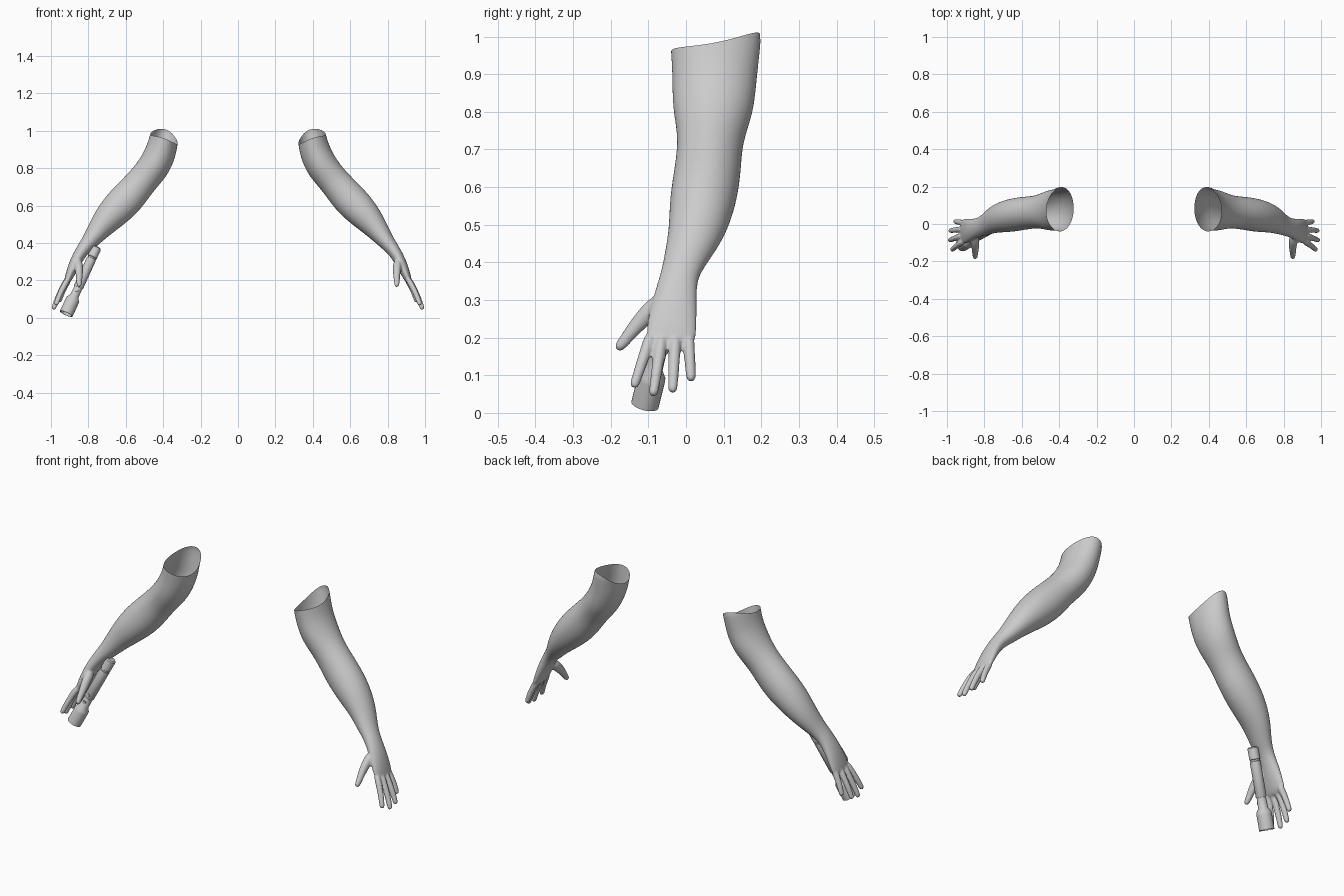
import bpy
import bmesh
import math
from mathutils import Vector, Matrix

cube = bpy.data.objects.get("Cube")
if cube:
    bpy.data.objects.remove(cube, do_unlink=True)

grey = bpy.data.materials.new("plain_grey")
grey.use_nodes = True
grey.diffuse_color = (0.6, 0.6, 0.6, 1)
grey.node_tree.nodes["Principled BSDF"].inputs["Base Color"].default_value = (0.6, 0.6, 0.6, 1)


def add_object(name, mesh):
    obj = bpy.data.objects.new(name, mesh)
    bpy.context.scene.collection.objects.link(obj)
    mesh.materials.clear()
    mesh.materials.append(grey)
    return obj


def smooth(obj, degrees):
    bpy.ops.object.select_all(action="DESELECT")
    obj.select_set(True)
    bpy.context.view_layer.objects.active = obj
    bpy.ops.object.shade_smooth_by_angle(angle=math.radians(degrees))


def loft(bm, sections, sides=16, grow=1.03):
    """Closed tube through sections of (x, y, z, half thickness, half width)."""
    centres = [Vector(s[:3]) for s in sections]
    rings = []
    for i, s in enumerate(sections):
        along = centres[min(i + 1, len(centres) - 1)] - centres[max(i - 1, 0)]
        along.normalize()
        wide = Vector((0, 1, 0))
        wide = (wide - along * wide.dot(along)).normalized()
        thick = wide.cross(along)
        ring = []
        for k in range(sides):
            a = math.tau * k / sides
            offset = thick * s[3] * math.cos(a) + wide * s[4] * math.sin(a)
            ring.append(bm.verts.new(centres[i] + offset * grow))
        rings.append(ring)
    for r, q in zip(rings, rings[1:]):
        for k in range(sides):
            n = (k + 1) % sides
            bm.faces.new((r[k], r[n], q[n], q[k]))
    bm.faces.new(rings[0])
    bm.faces.new(rings[-1][::-1])


# Arm and palm: x, y, z, half thickness, half width
ARM = [
    (.375, .08, 1.06, .072, .125), (.395, .078, .965, .075, .118),
    (.41, .076, .89, .083, .111), (.45, .072, .805, .086, .108),
    (.515, .065, .73, .080, .084), (.59, .058, .64, .093, .088),
    (.67, .044, .56, .086, .088), (.74, .028, .48, .063, .074),
    (.79, -.002, .41, .044, .056), (.835, -.02, .36, .034, .048),
    (.875, -.031, .29, .030, .060), (.905, -.04, .215, .022, .068),
    (.92, -.04, .18, .013, .062),
]
# Fingers: base and tip, from index to little finger
FINGERS = [
    ((.905, -.09, .215), (.975, -.140, .066)),
    ((.912, -.063, .21), (.988, -.088, .043)),
    ((.910, -.028, .21), (.985, -.036, .053)),
    ((.900, .005, .215), (.958, .014, .083)),
]
THUMB = [
    (.855, -.055, .305, .024, .026), (.85, -.105, .262, .021, .024),
    (.848, -.14, .222, .017, .018), (.85, -.165, .19, .014, .015),
    (.848, -.185, .166, .011, .012),
]


def build_arm_mesh():
    bm = bmesh.new()
    loft(bm, ARM)
    loft(bm, THUMB, grow=1.08)
    for base, tip in FINGERS:
        base, tip = Vector(base), Vector(tip)
        rows = []
        for f, r in ((0, .016), (.3, .015), (.6, .014), (.88, .0125), (1.0, .011)):
            p = base.lerp(tip, f)
            p.x += .006 * math.sin(math.pi * f)
            rows.append((*p, r, r))
        loft(bm, rows, grow=1.08)
    bmesh.ops.recalc_face_normals(bm, faces=bm.faces[:])
    mesh = bpy.data.meshes.new("arm_draft")
    bm.to_mesh(mesh)
    bm.free()

    # Round off and fuse the arm, palm and fingers into one skin
    draft = add_object("arm_draft", mesh)
    draft.modifiers.new("round", "SUBSURF").levels = 2
    fuse = draft.modifiers.new("fuse", "REMESH")
    fuse.mode = "VOXEL"
    fuse.voxel_size = .005
    soften = draft.modifiers.new("soften", "SMOOTH")
    soften.factor = .5
    soften.iterations = 6
    graph = bpy.context.evaluated_depsgraph_get()
    skin = bpy.data.meshes.new_from_object(draft.evaluated_get(graph))
    bpy.data.objects.remove(draft, do_unlink=True)

    # Open the shoulder with a saddle-shaped cut
    def saddle(y):
        return .025 * ((y - .075) / .115) ** 2

    bm = bmesh.new()
    bm.from_mesh(skin)
    for v in bm.verts:
        v.co.z -= saddle(v.co.y)
    bmesh.ops.bisect_plane(
        bm, geom=bm.verts[:] + bm.edges[:] + bm.faces[:],
        plane_co=(.395, .075, .958), plane_no=Vector((-.35, -.2, 1)).normalized(),
        clear_outer=True)
    for v in bm.verts:
        v.co.z += saddle(v.co.y)
    bm.to_mesh(skin)
    bm.free()
    return skin


left_mesh = build_arm_mesh()
left_mesh.name = "left_arm"
right_mesh = left_mesh.copy()
right_mesh.name = "right_arm"
right_mesh.transform(Matrix.Scale(-1, 4, (1, 0, 0)))
right_mesh.flip_normals()
for name, mesh in (("left_arm", left_mesh), ("right_arm", right_mesh)):
    smooth(add_object(name, mesh), 80)

# Flashlight: turned profile of (distance from tail, radius)
PROFILE = [
    (0, 0), (0, .021), (.006, .026), (.06, .026), (.062, .023), (.069, .023),
    (.071, .026), (.24, .026), (.245, .0225), (.295, .0235), (.315, .036),
    (.33, .037), (.402, .037), (.402, .032), (.385, .030), (.385, 0),
]
tail = Vector((-.755, -.02, .378))
head = Vector((-.92, -.11, .018))
axis = (head - tail).normalized()
turn = axis.to_track_quat("Z", "Y").to_matrix().to_4x4()
place = Matrix.Translation(tail) @ turn

bm = bmesh.new()
verts = [bm.verts.new((r, 0, d)) for d, r in PROFILE]
edges = [bm.edges.new(pair) for pair in zip(verts, verts[1:])]
bmesh.ops.spin(bm, geom=verts + edges, cent=(0, 0, 0), axis=(0, 0, 1),
               angle=math.tau, steps=32)
bmesh.ops.remove_doubles(bm, verts=bm.verts[:], dist=.0001)
bmesh.ops.recalc_face_normals(bm, faces=bm.faces[:])
bm.transform(place)
mesh = bpy.data.meshes.new("flashlight")
bm.to_mesh(mesh)
bm.free()
smooth(add_object("flashlight", mesh), 35)

# Two round switches on the front of the flashlight
front = Vector((0, -1, 0))
front = (front - axis * front.dot(axis)).normalized()
for name, distance in (("switch_upper", .225), ("switch_lower", .268)):
    bm = bmesh.new()
    spot = tail + axis * distance + front * .025
    bmesh.ops.create_cone(
        bm, cap_ends=True, segments=16, radius1=.008, radius2=.007, depth=.008,
        matrix=Matrix.Translation(spot) @ front.to_track_quat("Z", "Y").to_matrix().to_4x4())
    mesh = bpy.data.meshes.new(name)
    bm.to_mesh(mesh)
    bm.free()
    smooth(add_object(name, mesh), 35)
